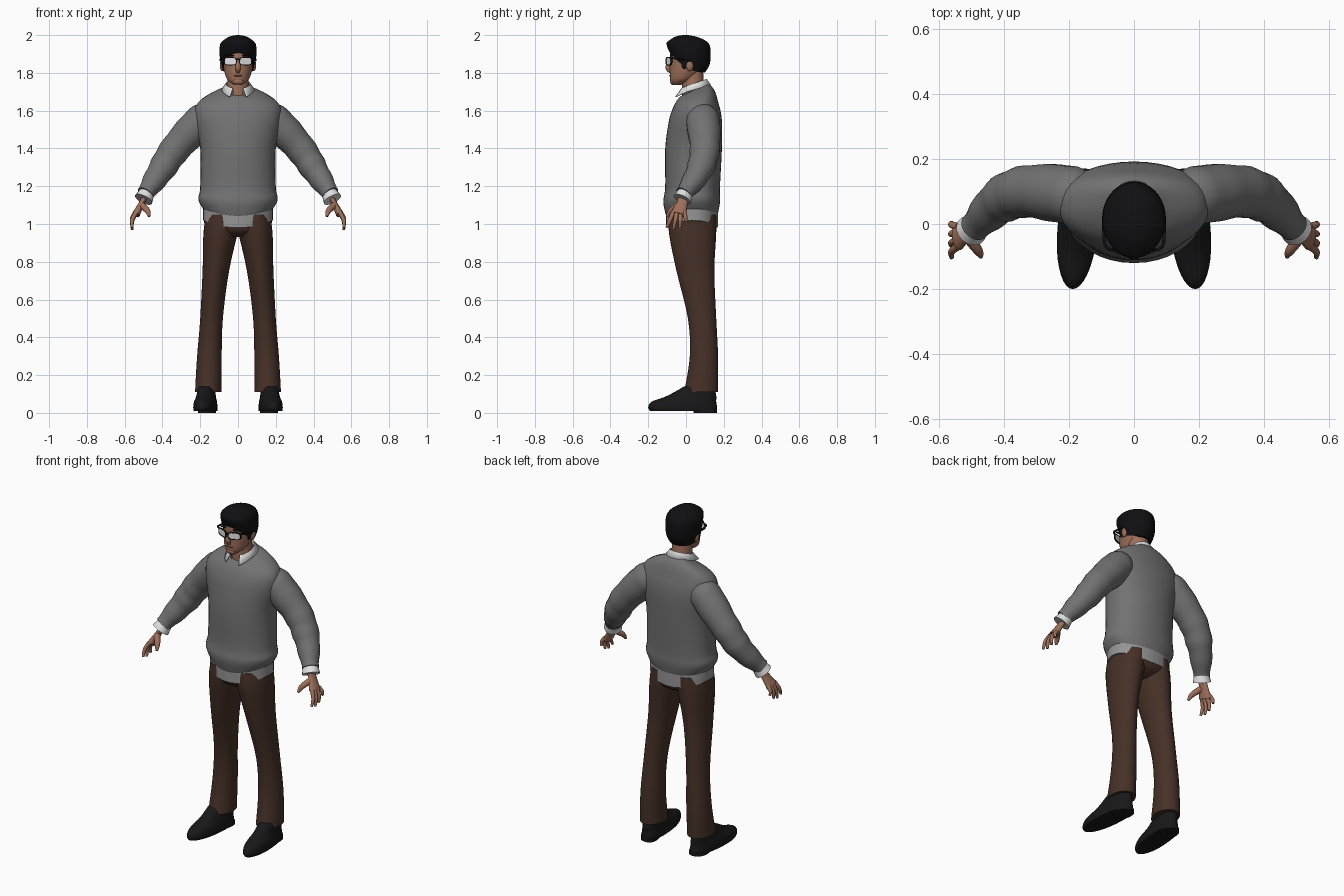
import bpy, bmesh
from math import sin, cos, pi, radians, copysign
from mathutils import Vector

cube = bpy.data.objects.get("Cube")
if cube:
    bpy.data.objects.remove(cube, do_unlink=True)


def material(name, r, g, b):
    mat = bpy.data.materials.new(name)
    mat.use_nodes = True
    mat.diffuse_color = (r, g, b, 1)
    shader = mat.node_tree.nodes["Principled BSDF"]
    shader.inputs["Base Color"].default_value = (r, g, b, 1)
    shader.inputs["Roughness"].default_value = .8
    return mat


SKIN = material("skin", .34, .16, .1)
LIPS = material("lips", .24, .1, .07)
BLACK = material("hair and frame black", .005, .005, .006)
WOOL = material("grey wool", .17, .17, .17)
WHITE = material("white cotton", .75, .75, .75)
SHADED = material("shaded cotton", .3, .3, .3)
BROWN = material("brown cloth", .06, .03, .02)
LEATHER = material("black leather", .009, .009, .01)
GLASS = material("pale glass", .8, .8, .8)


def circle(count):
    """Cosine and sine pairs around a full turn."""
    return [(cos(2 * pi * i / count), sin(2 * pi * i / count)) for i in range(count)]


def spline(rows, steps):
    """Catmull-Rom blend between rows of numbers."""
    padded = [rows[0], *rows, rows[-1]]
    result = []
    for quad in zip(padded, padded[1:], padded[2:], padded[3:]):
        for step in range(steps):
            t = step / steps
            result.append([
                b + t / 2 * (c - a + t * (2 * a - 5 * b + 4 * c - d + t * (3 * (b - c) + d - a)))
                for a, b, c, d in zip(*quad)])
    return result + [rows[-1]]


def skin_rings(name, rings, mat, closed=True, caps=True):
    """Join rings of points into a smooth surface."""
    bm = bmesh.new()
    loops = [[bm.verts.new(point) for point in ring] for ring in rings]
    count = len(loops[0])
    for lower, upper in zip(loops, loops[1:]):
        for i in range(count if closed else count - 1):
            j = (i + 1) % count
            bm.faces.new((lower[i], lower[j], upper[j], upper[i]))
    if caps:
        bm.faces.new(loops[0])
        bm.faces.new(loops[-1])
    bmesh.ops.recalc_face_normals(bm, faces=bm.faces)
    mesh = bpy.data.meshes.new(name)
    bm.to_mesh(mesh)
    bm.free()
    for face in mesh.polygons:
        face.use_smooth = True
    mesh.set_sharp_from_angle(angle=radians(50))
    mesh.materials.append(mat)
    part = bpy.data.objects.new(name, mesh)
    bpy.context.collection.objects.link(part)
    return part


def level(z):
    return 0


def body(name, profile, mat, centre=level, tilt=level, lift=level, back=1, shear=0):
    """Stack level rings; profile rows are height, half width, front y, back y."""
    rings = []
    for z, half, front, rear in spline(profile, 5):
        middle, depth = (front + rear) / 2, (rear - front) / 2
        ring = []
        for c, s in circle(36):
            y = middle + depth * (s ** back if s > 0 else s)
            ring.append((centre(z) + half * c + shear * y, y, z + tilt(z) * s + lift(z) * c * c))
        rings.append(ring)
    return skin_rings(name, rings, mat)


def tube(name, path, mat, side=1, flat=1, folds=0):
    """Tube through x, y, z, radius; flat thins it across y, folds ripple it."""
    points = spline(path, 6)
    rings = []
    for i, (x, y, z, radius) in enumerate(points):
        ahead, behind = points[min(i + 1, len(points) - 1)], points[max(i - 1, 0)]
        along = Vector(ahead[:3]) - Vector(behind[:3])
        across = along.cross(Vector((0, 1, 0))).normalized()
        deep = along.cross(across).normalized()
        radius *= 1 + folds * sin(i * 1.6) * i / len(points)
        ring = [Vector((x, y, z)) + radius * (across * flat * c + deep * s) for c, s in circle(18)]
        rings.append([(p.x * side, p.y, p.z) for p in ring])
    return skin_rings(name, rings, mat)


def ball(name, centre, size, mat):
    """Ellipsoid with the given half sizes."""
    bm = bmesh.new()
    bmesh.ops.create_uvsphere(bm, u_segments=16, v_segments=10, radius=1)
    bmesh.ops.scale(bm, vec=size, verts=bm.verts)
    bmesh.ops.translate(bm, vec=centre, verts=bm.verts)
    for face in bm.faces:
        face.smooth = True
    mesh = bpy.data.meshes.new(name)
    bm.to_mesh(mesh)
    bm.free()
    mesh.materials.append(mat)
    bpy.context.collection.objects.link(bpy.data.objects.new(name, mesh))


# Sweater, shirt tail and trouser seat
body("sweater", [
    (1.03, .17, -.1, .16), (1.06, .19, -.11, .17), (1.12, .21, -.12, .18), (1.2, .2, -.11, .18),
    (1.4, .2, -.11, .19), (1.55, .23, -.09, .19), (1.63, .22, -.07, .17), (1.68, .16, -.05, .15),
    (1.71, .08, -.03, .12)], WOOL, back=.75,
    tilt=lambda z: max(0, z - 1.55) * .22, lift=lambda z: max(0, 1.17 - z) * .25)
body("shirt_tail", [(.98, .185, -.105, .17), (1.07, .185, -.105, .17)], SHADED,
     back=.8, lift=lambda z: .04)
body("trouser_seat", [(.93, .1, -.04, .1), (.97, .17, -.09, .16), (1.06, .18, -.1, .16)],
     BROWN, back=.85)

# Neck, head and face
body("neck", [(1.64, .06, -.02, .1), (1.82, .055, -.02, .09)], SKIN)
body("head", [(1.735, .02, -.075, -.03), (1.77, .06, -.085, .05), (1.85, .08, -.085, .11),
              (1.92, .08, -.08, .12), (1.98, .03, -.03, .06)], SKIN)
tube("nose", [(0, -.08, 1.88, .006), (0, -.095, 1.83, .014), (0, -.08, 1.805, .01)], SKIN)
ball("mouth", (0, -.08, 1.785), (.024, .009, .005), LIPS)
ball("chin", (0, -.07, 1.755), (.03, .015, .016), SKIN)

# Hair cap, high at the forehead and low at the nape
body("hair", [(1.85, .085, -.08, .1), (1.88, .095, -.09, .125), (1.92, .098, -.1, .13),
              (1.96, .09, -.1, .12), (1.99, .05, -.06, .06), (2, .01, -.02, .01)], BLACK,
     tilt=lambda z: min(0, z - 1.97) * .4, lift=lambda z: min(0, z - 1.9) * .5)

# Shirt collar: a folded strip open at the throat, longer at its points
inner, fold, outer = [], [], []
for i in range(41):
    angle = radians(-65 + 310 * i / 40)
    c, s = cos(angle), sin(angle)
    point = max(0, -s) ** 3
    inner.append((.06 * c, .04 + .065 * s, 1.7 + .02 * s))
    fold.append((.065 * c, .04 + .07 * s, 1.74 + .025 * s))
    outer.append((.085 * c * (1 + point / 4), .04 + (.09 + .02 * point) * s,
                  1.71 + .025 * s - .02 * point))
collar = skin_rings("shirt_collar", [inner, fold, outer], WHITE, closed=False, caps=False)
cloth = collar.modifiers.new("cloth", "SOLIDIFY")
cloth.thickness = .006
cloth.offset = 0


def rim(side, grow, push):
    """Rounded lens outline that wraps back around the face."""
    ring = []
    for c, s in circle(24):
        x = .04 + (.03 + grow) * copysign(abs(c) ** .6, c)
        z = 1.862 + (.018 + grow) * copysign(abs(s) ** .6, s)
        ring.append((x * side, -.108 + .4 * x + push, z))
    return ring


for side, label in ((1, "left_"), (-1, "right_")):
    # Sleeve, cuff and hand
    tube(label + "sleeve", [
        (.15, .08, 1.58, .07), (.2, .09, 1.54, .09), (.33, .1, 1.4, .08), (.41, .07, 1.28, .07),
        (.49, -.01, 1.16, .045)], WOOL, side, folds=.05)
    tube(label + "cuff", [(.48, 0, 1.17, .04), (.5, -.02, 1.13, .05)], WHITE, side)
    tube(label + "palm", [(.49, -.01, 1.15, .03), (.51, -.02, 1.11, .03), (.54, -.04, 1.05, .042)],
         SKIN, side, flat=.5)
    tube(label + "thumb", [(.51, -.04, 1.1, .018), (.48, -.08, 1.07, .015), (.47, -.1, 1.04, .007)],
         SKIN, side)
    for i, finger in enumerate(("index", "middle", "ring", "little")):
        base = Vector((.54, -.068 + .02 * i, 1.06, .012))
        tip = Vector((.56, -.102 + .035 * i, .97 + .01 * (i - 1) ** 2, .007))
        knuckle = (base + tip) / 2 + Vector((.01, 0, 0, .001))
        tube(label + finger + "_finger", [base, knuckle, tip], SKIN, side)

    # Trouser leg, shoe and heel
    body(label + "trouser_leg", [
        (.11, .07, -.01, .17), (.3, .065, .02, .17), (.5, .06, .01, .16), (.75, .07, -.05, .15),
        (.95, .09, -.09, .16), (1.05, .09, -.09, .16)], BROWN,
        centre=lambda z: side * (.158 - .072 * z * z))
    footing = dict(mat=LEATHER, centre=lambda z: side * .172, shear=-.08 * side, back=.7)
    body(label + "shoe", [(.01, .06, -.19, .165), (.03, .062, -.2, .165), (.06, .058, -.18, .16),
                          (.09, .05, -.1, .16), (.14, .045, -.01, .15)], **footing)
    body(label + "heel", [(0, .047, .04, .165), (.02, .047, .04, .165)], **footing)

    # Ear, sideburn and eyebrow
    ball(label + "ear", (.084 * side, .02, 1.84), (.012, .02, .03), SKIN)
    ball(label + "sideburn", (.08 * side, -.01, 1.85), (.006, .014, .03), BLACK)
    ball(label + "eyebrow", (.04 * side, -.077, 1.892), (.026, .007, .005), BLACK)

    # Glasses
    skin_rings(label + "lens", [rim(side, 0, 0), rim(side, 0, .004)], GLASS)
    edges = [rim(side, grow, push) for grow, push in
             ((0, -.003), (.004, -.003), (.004, .006), (0, .006), (0, -.003))]
    skin_rings(label + "rim", edges, BLACK, caps=False)
    tube(label + "temple", [(.07, -.08, 1.877, .005), (.09, -.06, 1.877, .005),
                            (.094, .02, 1.866, .004)], BLACK, side)
tube("glasses_bridge", [(-.012, -.104, 1.873, .004), (.012, -.104, 1.873, .004)], BLACK)
